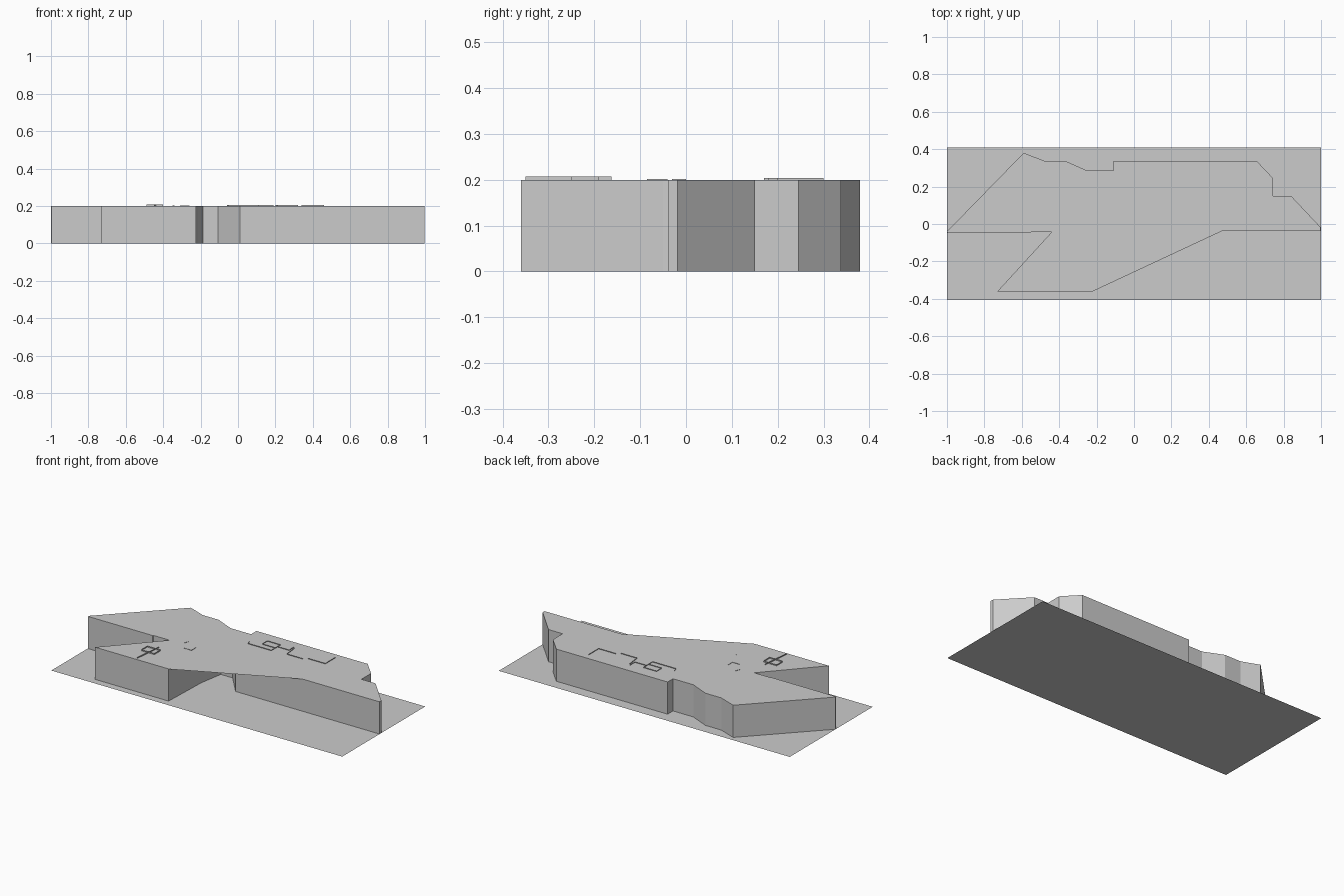
import bpy, bmesh

if "Cube" in bpy.data.objects:
    bpy.data.objects.remove(bpy.data.objects["Cube"])


def make_object(name, bm):
    mesh = bpy.data.meshes.new(name)
    bm.to_mesh(mesh)
    bm.free()
    obj = bpy.data.objects.new(name, mesh)
    bpy.context.collection.objects.link(obj)
    return obj


def flat_sheet(name, outline, z):
    bm = bmesh.new()
    face = bm.faces.new([bm.verts.new((x, y, z)) for x, y in outline])
    face.normal_update()
    if face.normal.z < 0:
        face.normal_flip()
    return make_object(name, bm)


def upright_sheets(name, paths, z0, z1, closed=False):
    bm = bmesh.new()
    for path in paths:
        low = [bm.verts.new((x, y, z0)) for x, y in path]
        high = [bm.verts.new((x, y, z1)) for x, y in path]
        n = len(path)
        for i in range(n if closed else n - 1):
            j = (i + 1) % n
            bm.faces.new((low[j], low[i], high[i], high[j]))
    return make_object(name, bm)


def rect(x0, y0, x1, y1):
    return [(x0, y0), (x1, y0), (x1, y1), (x0, y1), (x0, y0)]


H = 0.2

# Site plane
flat_sheet("site_plane", rect(-1, -0.405, 1, 0.41)[:4], 0)

# Building outline, clockwise from the west tip to the south west corner
north_side = [(-1, -0.04), (-0.59, 0.38), (-0.48, 0.338), (-0.37, 0.338),
              (-0.25, 0.285), (-0.11, 0.285), (-0.11, 0.338), (0.655, 0.338),
              (0.743, 0.245), (0.743, 0.15), (0.84, 0.15), (0.998, -0.018),
              (0.998, -0.038), (0.47, -0.038)]
south_side = [(-0.73, -0.36), (-0.44, -0.043), (-0.55, -0.043),
              (-0.555, -0.047), (-0.997, -0.047)]

# Recessed entrance court beneath the overhanging roof
court = [(0.01, -0.038), (-0.107, 0.10), (-0.188, 0.10), (-0.214, -0.05),
         (-0.225, -0.36)]

upright_sheets("outer_walls", [north_side + court + south_side], 0, H, closed=True)
flat_sheet("roof", north_side + [(-0.22, -0.36)] + south_side, H)

# Low upstands on the roof
upright_sheets("west_upstands", [
    [(-0.45, -0.35), (-0.43, -0.163)],
    rect(-0.49, -0.25, -0.40, -0.19)], H, 0.207)
upright_sheets("middle_upstands", [
    [(-0.35, -0.03), (-0.34, 0.0)],
    [(-0.31, -0.085), (-0.26, -0.085), (-0.26, -0.04)]], H, 0.202)
upright_sheets("east_upstands", [
    [(-0.06, 0.20), (-0.05, 0.17), (0.11, 0.17), (0.11, 0.21)],
    rect(0.02, 0.21, 0.11, 0.26),
    [(0.11, 0.23), (0.19, 0.23), (0.19, 0.28)],
    [(0.20, 0.27), (0.21, 0.18), (0.32, 0.18)],
    [(0.34, 0.20), (0.46, 0.20), (0.46, 0.30)]], H, 0.204)
